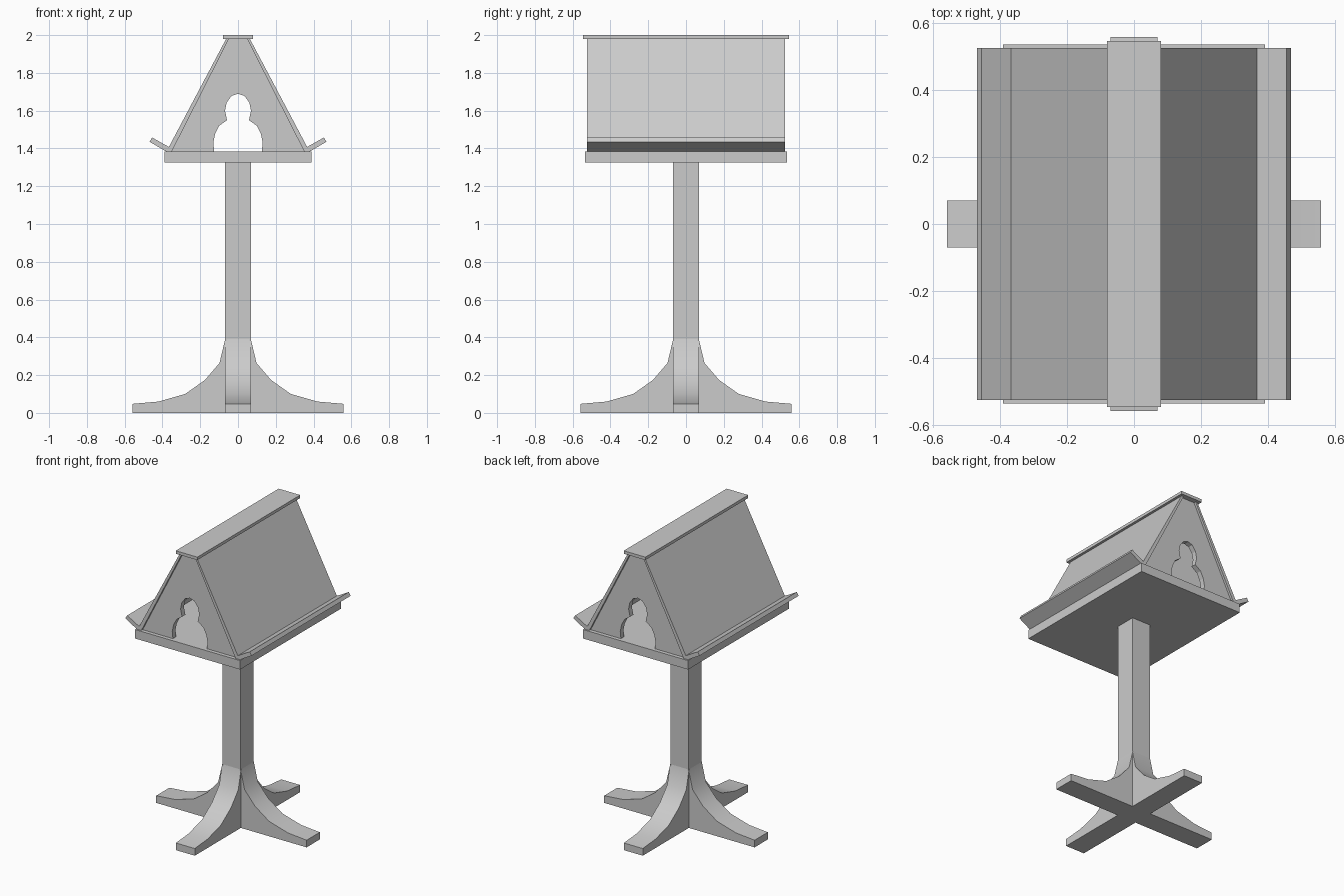
import bpy, bmesh, math
from mathutils import Matrix

if "Cube" in bpy.data.objects:
    bpy.data.objects.remove(bpy.data.objects["Cube"])


def prism(name, profile, y0, y1, turn=0.0, smooth=False):
    """Extrude an (x, z) outline along y, then turn it about z."""
    bm = bmesh.new()
    face = bm.faces.new([bm.verts.new((x, y0, z)) for x, z in profile])
    out = bmesh.ops.extrude_face_region(bm, geom=[face])
    moved = [v for v in out["geom"] if isinstance(v, bmesh.types.BMVert)]
    bmesh.ops.translate(bm, verts=moved, vec=(0, y1 - y0, 0))
    bmesh.ops.recalc_face_normals(bm, faces=bm.faces)
    bm.transform(Matrix.Rotation(turn, 4, 'Z'))
    mesh = bpy.data.meshes.new(name)
    bm.to_mesh(mesh)
    bm.free()
    ob = bpy.data.objects.new(name, mesh)
    bpy.context.collection.objects.link(ob)
    if smooth:
        bpy.ops.object.select_all(action='DESELECT')
        ob.select_set(True)
        bpy.context.view_layer.objects.active = ob
        bpy.ops.object.shade_smooth_by_angle(angle=math.radians(30))
    return ob


def box(name, hx, hy, z0, z1):
    return prism(name, [(-hx, z0), (hx, z0), (hx, z1), (-hx, z1)], -hy, hy)


def mirrored(points, side):
    return [(side * x, z) for x, z in points]


# Post, tray and ridge cap
box("post", 0.068, 0.068, 0.0, 1.325)
box("tray", 0.39, 0.535, 1.325, 1.385)
box("ridge_cap", 0.08, 0.545, 1.98, 2.0)

# Four curved feet around the post
foot = [(0.06, 0), (0.558, 0), (0.558, 0.048), (0.42, 0.06), (0.28, 0.10),
        (0.175, 0.174), (0.098, 0.264), (0.068, 0.39), (0.06, 0.39)]
for i in range(4):
    prism(f"foot_{i + 1}", foot, -0.07, 0.07, i * math.pi / 2, smooth=True)

# Steep roof panels and upturned eaves
panel = [(0.048, 1.98), (0.35, 1.385), (0.375, 1.385), (0.366, 1.408), (0.063, 1.98)]
eave = [(0.366, 1.408), (0.375, 1.385), (0.382, 1.385), (0.468, 1.435), (0.455, 1.458)]
for side, label in ((-1, "left"), (1, "right")):
    prism(f"roof_panel_{label}", mirrored(panel, side), -0.525, 0.525)
    prism(f"eave_{label}", mirrored(eave, side), -0.525, 0.525)

# Gable walls with a trefoil doorway open at the bottom
door = [(0.126, 1.385), (0.131, 1.43), (0.122, 1.475), (0.10, 1.52), (0.058, 1.55),
        (0.069, 1.60), (0.06, 1.643), (0.034, 1.678)]
gable = ([(-0.35, 1.385)] + mirrored(door, -1) + [(0, 1.69)] + door[::-1]
         + [(0.35, 1.385), (0.048, 1.98), (-0.048, 1.98)])
for side, label in ((-1, "front"), (1, "back")):
    prism(f"gable_{label}", gable, side * 0.51, side * 0.475)
